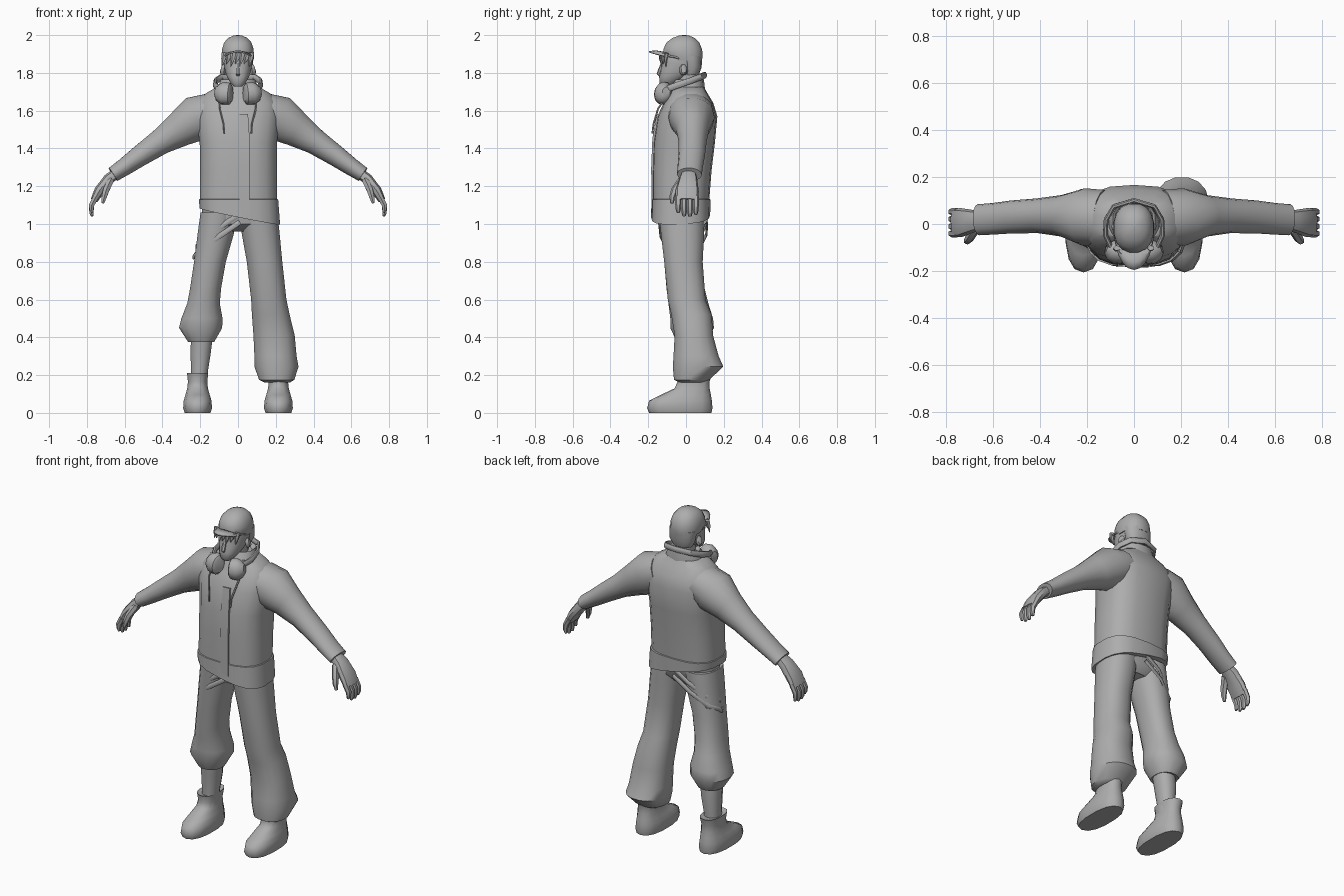
import bpy, bmesh, math
from mathutils import Vector

grey = bpy.data.materials.new("plain_grey")
grey.diffuse_color = (0.42, 0.42, 0.42, 1)


def finish(name, bm, angle=40):
    bmesh.ops.recalc_face_normals(bm, faces=bm.faces)
    me = bpy.data.meshes.new(name)
    bm.to_mesh(me)
    bm.free()
    me.materials.append(grey)
    ob = bpy.data.objects.new(name, me)
    bpy.context.collection.objects.link(ob)
    bpy.ops.object.select_all(action='DESELECT')
    ob.select_set(True)
    bpy.context.view_layer.objects.active = ob
    bpy.ops.object.shade_smooth_by_angle(angle=math.radians(angle))
    return ob


def skin(name, rings, angle=40):
    """Skin a list of point rings and cap both ends."""
    bm = bmesh.new()
    vs = [[bm.verts.new(p) for p in r] for r in rings]
    n = len(vs[0])
    for a, b in zip(vs, vs[1:]):
        for i in range(n):
            j = (i + 1) % n
            bm.faces.new((a[i], a[j], b[j], b[i]))
    bm.faces.new(vs[0])
    bm.faces.new(vs[-1])
    return finish(name, bm, angle)


def oval(c, u, v, n, p=2.0):
    out = []
    for i in range(n):
        a = 2 * math.pi * (i + 0.5) / n
        ca, sa = math.cos(a), math.sin(a)
        out.append(c + u * math.copysign(abs(ca) ** (2 / p), ca)
                   + v * math.copysign(abs(sa) ** (2 / p), sa))
    return out


def stack(name, levels, n=14, p=2.3, tilt=(0, 0), angle=40):
    """Horizontal sections: (z, x0, x1, y0, y1); tilt slopes the first section."""
    rings = []
    for k, (z, x0, x1, y0, y1) in enumerate(levels):
        r = oval(Vector(((x0 + x1) / 2, (y0 + y1) / 2, z)),
                 Vector(((x1 - x0) / 2, 0, 0)), Vector((0, (y1 - y0) / 2, 0)), n, p)
        if k == 0:
            for q in r:
                q.z += tilt[0] * q.x + tilt[1] * q.y
        rings.append(r)
    return skin(name, rings, angle)


def tube(name, path, n=10, ref=(0, 1, 0), p=2.0):
    """Sections along a path of (x, y, z, thickness, width); width lies along ref."""
    pts = [Vector(q[:3]) for q in path]
    rings = []
    for k, q in enumerate(path):
        t = (pts[min(k + 1, len(pts) - 1)] - pts[max(k - 1, 0)]).normalized()
        v = Vector(ref)
        v = (v - t * v.dot(t)).normalized()
        rings.append(oval(pts[k], t.cross(v) * q[3], v * q[4], n, p))
    return skin(name, rings)


def flip(path, s):
    return [(s * q[0],) + tuple(q[1:]) for q in path]


# Jacket body, hem band and collar
stack("jacket", [
    (1.11, -.205, .21, -.178, .122), (1.28, -.203, .208, -.178, .135),
    (1.43, -.205, .208, -.174, .153), (1.57, -.225, .225, -.152, .166),
    (1.64, -.215, .215, -.118, .145), (1.69, -.175, .175, -.09, .115),
    (1.725, -.115, .115, -.075, .095)], n=18, p=2.7)
stack("jacket_hem", [
    (1.045, -.205, .225, -.185, .128), (1.13, -.21, .215, -.183, .13),
    (1.135, -.19, .2, -.16, .11)], n=18, p=2.8, tilt=(-.2, .05))
stack("collar", [
    (1.66, -.125, .125, -.11, .1), (1.72, -.11, .11, -.085, .1),
    (1.765, -.092, .092, -.06, .095), (1.745, -.07, .07, -.045, .075)], n=14)

# Front closing strip
tube("jacket_placket", [(.035, -.176, 1.06, .03, .008), (.035, -.177, 1.3, .03, .008),
                        (.035, -.171, 1.45, .03, .008), (.03, -.148, 1.58, .026, .008)], n=4, p=6)

for s, side in ((1, "left"), (-1, "right")):
    # Sleeve
    tube(side + "_sleeve", flip([
        (.13, .025, 1.60, .10, .12), (.215, .03, 1.56, .125, .122),
        (.31, .035, 1.50, .096, .088), (.41, .035, 1.435, .07, .074),
        (.52, .03, 1.36, .057, .07), (.60, .022, 1.303, .048, .067),
        (.662, .018, 1.262, .042, .066)], s), n=14)
    # Hand with fingers and thumb
    tube(side + "_palm", flip([
        (.64, .015, 1.272, .028, .036), (.685, .012, 1.238, .03, .048),
        (.735, .006, 1.175, .028, .062), (.762, .005, 1.125, .02, .06)], s), n=10, p=2.5)
    for i in range(4):
        y = .052 - .031 * i
        tip = (1.05, 1.04, 1.042, 1.06)[i]
        tube(f"{side}_finger_{i + 1}", flip([
            (.752, y, 1.145, .017, .017), (.775, y, 1.1, .016, .016),
            (.776, y, tip + .02, .013, .014), (.772, y, tip, .007, .009)], s), n=6)
    tube(side + "_thumb", flip([
        (.675, -.02, 1.23, .02, .024), (.698, -.058, 1.18, .019, .021),
        (.708, -.072, 1.145, .016, .016), (.716, -.075, 1.11, .008, .009)], s), n=6)
    # Shoe: sole, toe and ankle shaft
    xc = .214 * s
    stack(side + "_shoe", [(z, xc - r, xc + r, a, b) for z, r, a, b in (
        (0, .07, -.195, .135), (.025, .078, -.206, .14), (.065, .075, -.195, .137),
        (.095, .066, -.135, .132), (.13, .056, -.06, .125), (.165, .052, -.045, .125),
        (.21, .057, -.055, .138), (.2, .045, -.04, .115))], n=14, p=2.4, angle=50)
    # Headphone ear cup resting on the chest
    tube(side + "_ear_cup", flip([
        (.035, -.128, 1.69, .035, .045), (.045, -.125, 1.69, .046, .058),
        (.078, -.118, 1.692, .05, .062), (.1, -.11, 1.697, .042, .05),
        (.118, -.104, 1.7, .022, .026)], s), n=12, ref=(0, .2, 1))
    # Ear
    tube(side + "_ear", flip([
        (.066, -.02, 1.815, .018, .03), (.083, -.01, 1.818, .018, .03),
        (.088, -.008, 1.82, .01, .02)], s), n=8, ref=(0, 0, 1))
    # Hood cord
    tube(side + "_cord", flip([
        (.1, -.1, 1.68, .005, .005), (.095, -.148, 1.61, .005, .005),
        (.075, -.172, 1.53, .005, .005), (.072, -.178, 1.48, .005, .005)], s), n=5)

# Headphone band around the neck
half = [(.098, -.1, 1.715), (.122, -.045, 1.735), (.118, .02, 1.757), (.085, .075, 1.778)]
arc = half + [(0, .1, 1.788)] + [(-x, y, z) for x, y, z in reversed(half)]
tube("headphone_band", [q + (.011, .018) for q in arc], n=8, ref=(0, 0, 1))

# Trousers: hips, long leg, short gathered leg
stack("trouser_hips", [
    (.96, -.10, .11, -.08, .06), (1.0, -.19, .205, -.135, .095),
    (1.10, -.195, .205, -.15, .105)], n=16)
stack("long_trouser_leg", [
    (.16, .14, .275, -.035, .10), (.175, .11, .30, -.065, .125),
    (.245, .085, .322, -.072, .2), (.30, .085, .312, -.068, .175),
    (.41, .08, .302, -.062, .145), (.52, .072, .275, -.08, .138),
    (.60, .068, .258, -.098, .105), (.80, .045, .236, -.117, .09),
    (.95, .018, .222, -.135, .098), (1.06, 0, .21, -.145, .1)], n=16)
stack("short_trouser_leg", [
    (.385, -.245, -.14, -.025, .08), (.375, -.265, -.125, -.05, .11),
    (.45, -.314, -.082, -.085, .15), (.50, -.302, -.08, -.085, .145),
    (.58, -.27, -.095, -.095, .12), (.66, -.255, -.088, -.105, .1),
    (.80, -.234, -.063, -.117, .09), (.95, -.215, -.02, -.135, .098),
    (1.06, -.2, 0, -.145, .1)], n=16)
stack("bare_shin", [
    (.14, -.25, -.16, -.02, .085), (.22, -.25, -.158, -.02, .085),
    (.32, -.253, -.142, -.03, .095), (.42, -.25, -.13, -.04, .09)], n=12)
stack("long_leg_ankle", [
    (.13, .168, .258, -.03, .09), (.24, .16, .26, -.03, .09)], n=12)

# Hanging straps looped around the short-leg hip
loop = [(.01, -.142, 1.01), (-.1, -.134, .935), (-.195, -.095, .865), (-.236, -.01, .825),
        (-.2, .07, .87), (-.105, .108, .945), (.01, .112, 1.02)]
for i, dz in enumerate((0, .055)):
    tube(f"hip_strap_{i + 1}", [(x + .015 * i, y, z + dz, .006, .014) for x, y, z in loop],
         n=6, ref=(0, 0, 1))

# Neck, head and nose
stack("neck", [(1.64, -.06, .06, -.06, .07), (1.73, -.052, .052, -.05, .06),
               (1.83, -.055, .055, -.06, .065)], n=12)
stack("head", [
    (1.728, -.022, .022, -.128, -.085), (1.745, -.04, .04, -.14, -.05),
    (1.78, -.06, .06, -.142, .01), (1.81, -.07, .07, -.136, .06),
    (1.85, -.077, .077, -.128, .075), (1.9, -.078, .078, -.122, .078),
    (1.94, -.06, .06, -.1, .06)], n=14)
tube("nose", [(0, -.125, 1.85, .009, .008), (0, -.138, 1.815, .012, .01),
              (0, -.146, 1.795, .013, .01), (0, -.136, 1.785, .008, .006)], n=6)

# Hair: back mass and pointed fringe
stack("back_hair", [(1.79, -.06, .06, -.01, .068), (1.83, -.079, .079, -.015, .083),
                    (1.89, -.083, .083, -.04, .085)], n=14)
for i in range(7):
    x = -.072 + .024 * i
    y = -.128 + 5 * x * x
    tube(f"fringe_{i + 1}", [(x, y, 1.905, .016, .012), (x - .004, y - .006, 1.875, .013, .01),
                             (x - .014, y - .004, 1.835 + .012 * (i % 2), .002, .002)], n=5)

# Cap crown and curved brim
stack("cap_crown", [
    (1.865, -.083, .083, -.09, .086), (1.89, -.088, .086, -.122, .09),
    (1.925, -.086, .084, -.122, .087), (1.96, -.075, .073, -.105, .072),
    (1.985, -.053, .051, -.073, .047), (1.997, -.025, .023, -.038, .017),
    (2.0, -.006, .005, -.015, -.002)], n=16)
bm = bmesh.new()
rows = []
for i in range(11):
    a = math.radians(-80 + 16 * i)
    sx, cy = math.sin(a), math.cos(a)
    rows.append([bm.verts.new((.083 * sx, -.02 - d * cy, z - .032 * sx * sx))
                 for d, z in ((.09, 1.907), (.14, 1.915), (.175, 1.912))])
for a, b in zip(rows, rows[1:]):
    for k in range(2):
        bm.faces.new((a[k], a[k + 1], b[k + 1], b[k]))
brim = finish("cap_brim", bm)
mod = brim.modifiers.new("thickness", 'SOLIDIFY')
mod.thickness = .008
mod.offset = 0
